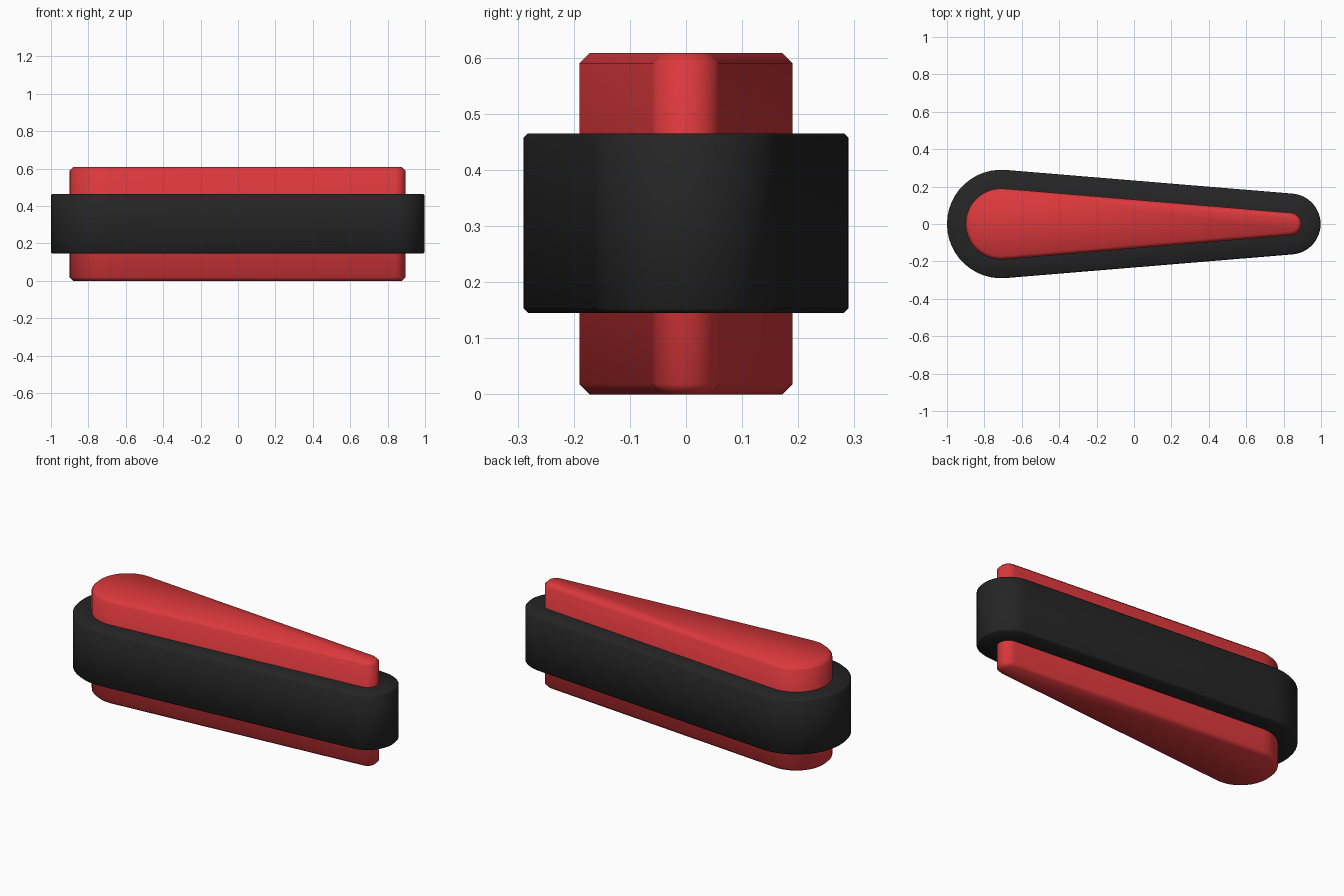
import bpy, bmesh
from math import acos, cos, sin, pi, radians

if "Cube" in bpy.data.objects:
    bpy.data.objects.remove(bpy.data.objects["Cube"])

X_BIG, X_TIP = -0.71, 0.835   # centres of the two rounded ends
N_BIG, N_TIP = 24, 16         # arc segments per end


def outline(r_big, r_tip):
    """Teardrop: two circles joined by their outer tangents."""
    a = acos((r_big - r_tip) / (X_TIP - X_BIG))
    pts = []
    for i in range(N_TIP + 1):
        t = -a + 2 * a * i / N_TIP
        pts.append((X_TIP + r_tip * cos(t), r_tip * sin(t)))
    for i in range(N_BIG + 1):
        t = a + (2 * pi - 2 * a) * i / N_BIG
        pts.append((X_BIG + r_big * cos(t), r_big * sin(t)))
    return pts


def loft(name, levels, colour, ring=False):
    """Skin a stack of (r_big, r_tip, z) outlines; cap it or close it into a ring."""
    bm = bmesh.new()
    loops = [[bm.verts.new((x, y, z)) for x, y in outline(rb, rt)]
             for rb, rt, z in levels]
    pairs = list(zip(loops, loops[1:]))
    if ring:
        pairs.append((loops[-1], loops[0]))
    else:
        bm.faces.new(loops[0][::-1])
        bm.faces.new(loops[-1])
    for lo, hi in pairs:
        for i in range(len(lo)):
            j = (i + 1) % len(lo)
            bm.faces.new((lo[i], lo[j], hi[j], hi[i]))
    bmesh.ops.recalc_face_normals(bm, faces=bm.faces)
    mesh = bpy.data.meshes.new(name)
    bm.to_mesh(mesh)
    bm.free()
    obj = bpy.data.objects.new(name, mesh)
    bpy.context.collection.objects.link(obj)
    mat = bpy.data.materials.new(name + "_material")
    mat.diffuse_color = colour
    mat.use_nodes = True
    mat.node_tree.nodes["Principled BSDF"].inputs["Base Color"].default_value = mat.diffuse_color
    mesh.materials.append(mat)
    bpy.ops.object.select_all(action='DESELECT')
    obj.select_set(True)
    bpy.context.view_layer.objects.active = obj
    bpy.ops.object.shade_smooth_by_angle(angle=radians(50))
    return obj


# Tapered body with chamfered top and bottom
R, r, c, H = 0.19, 0.06, 0.018, 0.608
loft("flipper_body",
     [(R - c, r - c, 0), (R, r, c), (R, r, H - c), (R - c, r - c, H)],
     (0.72, 0.04, 0.045, 1))

# Thick band wrapped around the body, its inner wall sunk slightly into it
B, b, e, z0, z1 = 0.29, 0.163, 0.008, 0.145, 0.465
loft("rubber_band",
     [(R - 0.01, r - 0.01, z0), (B - e, b - e, z0), (B, b, z0 + e),
      (B, b, z1 - e), (B - e, b - e, z1), (R - 0.01, r - 0.01, z1)],
     (0.018, 0.018, 0.018, 1), ring=True)
